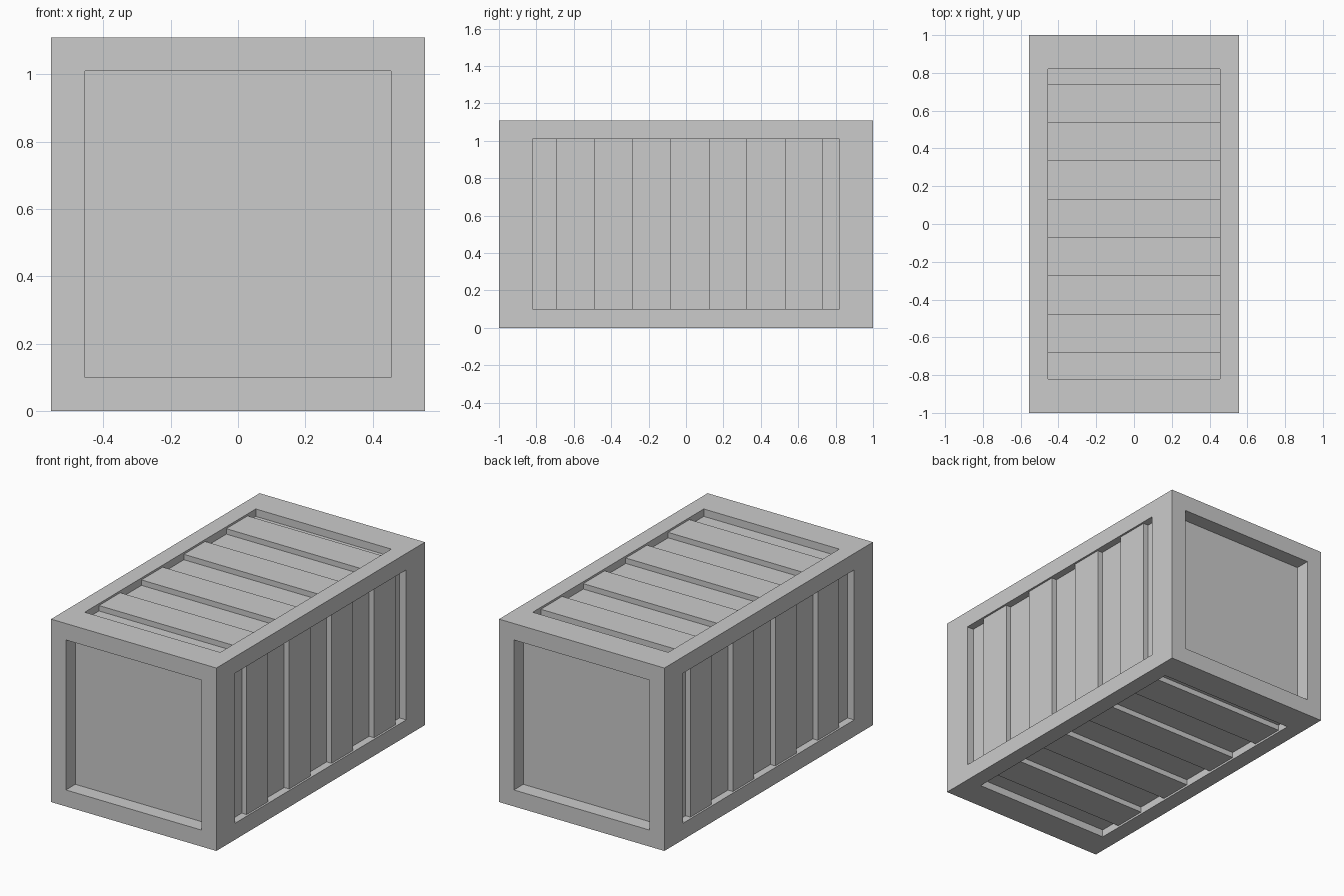
import bpy, bmesh, math
from mathutils import Matrix, Vector

if "Cube" in bpy.data.objects:
    bpy.data.objects.remove(bpy.data.objects["Cube"])

HW, HL, H = 0.555, 1.0, 1.11      # half width, half length, height
RIM, END_RIM = 0.10, 0.18         # frame border widths
DEEP, SHALLOW, DOOR = 0.045, 0.012, 0.09  # recess depths


def finish(name, bm):
    bmesh.ops.recalc_face_normals(bm, faces=bm.faces)
    mesh = bpy.data.meshes.new(name)
    bm.to_mesh(mesh)
    bm.free()
    obj = bpy.data.objects.new(name, mesh)
    bpy.context.collection.objects.link(obj)
    return obj


def add_box(bm, lo, hi):
    lo, hi = Vector(lo), Vector(hi)
    m = Matrix.Translation((lo + hi) / 2) @ Matrix.Diagonal((*(hi - lo), 1))
    bmesh.ops.create_cube(bm, size=1, matrix=m)


# Container body: block with a bordered, recessed panel on all six sides
bm = bmesh.new()
add_box(bm, (-HW, -HL, 0), (HW, HL, H))
bm.normal_update()
panels = list(bm.faces)
bmesh.ops.inset_individual(bm, faces=panels, thickness=RIM, use_even_offset=True)
for f in panels:
    if abs(f.normal.y) < 0.5:
        for v in f.verts:
            v.co.y = math.copysign(HL - END_RIM, v.co.y)
bm.normal_update()
for f in bmesh.ops.extrude_discrete_faces(bm, faces=panels)["faces"]:
    f.normal_update()
    n = f.normal.copy()
    bmesh.ops.translate(bm, verts=f.verts, vec=-n * (DOOR if abs(n.y) > 0.5 else DEEP))
finish("container_frame", bm)


# Raised ribs of the corrugated panels
def ribs(name, side, first):
    bm = bmesh.new()
    for i in range(4):
        y0 = first + i * 0.407
        y1 = y0 + 0.204
        w = HW - RIM
        if side == "x":
            add_box(bm, (HW - DEEP, y0, RIM), (HW - SHALLOW, y1, H - RIM))
        elif side == "-x":
            add_box(bm, (SHALLOW - HW, y0, RIM), (DEEP - HW, y1, H - RIM))
        elif side == "z":
            add_box(bm, (-w, y0, H - DEEP), (w, y1, H - SHALLOW))
        else:
            add_box(bm, (-w, y0, SHALLOW), (w, y1, DEEP))
    finish(name, bm)


ribs("right_wall_ribs", "x", -0.692)
ribs("left_wall_ribs", "-x", -0.692)
ribs("roof_ribs", "z", -0.683)
ribs("floor_ribs", "-z", -0.683)
